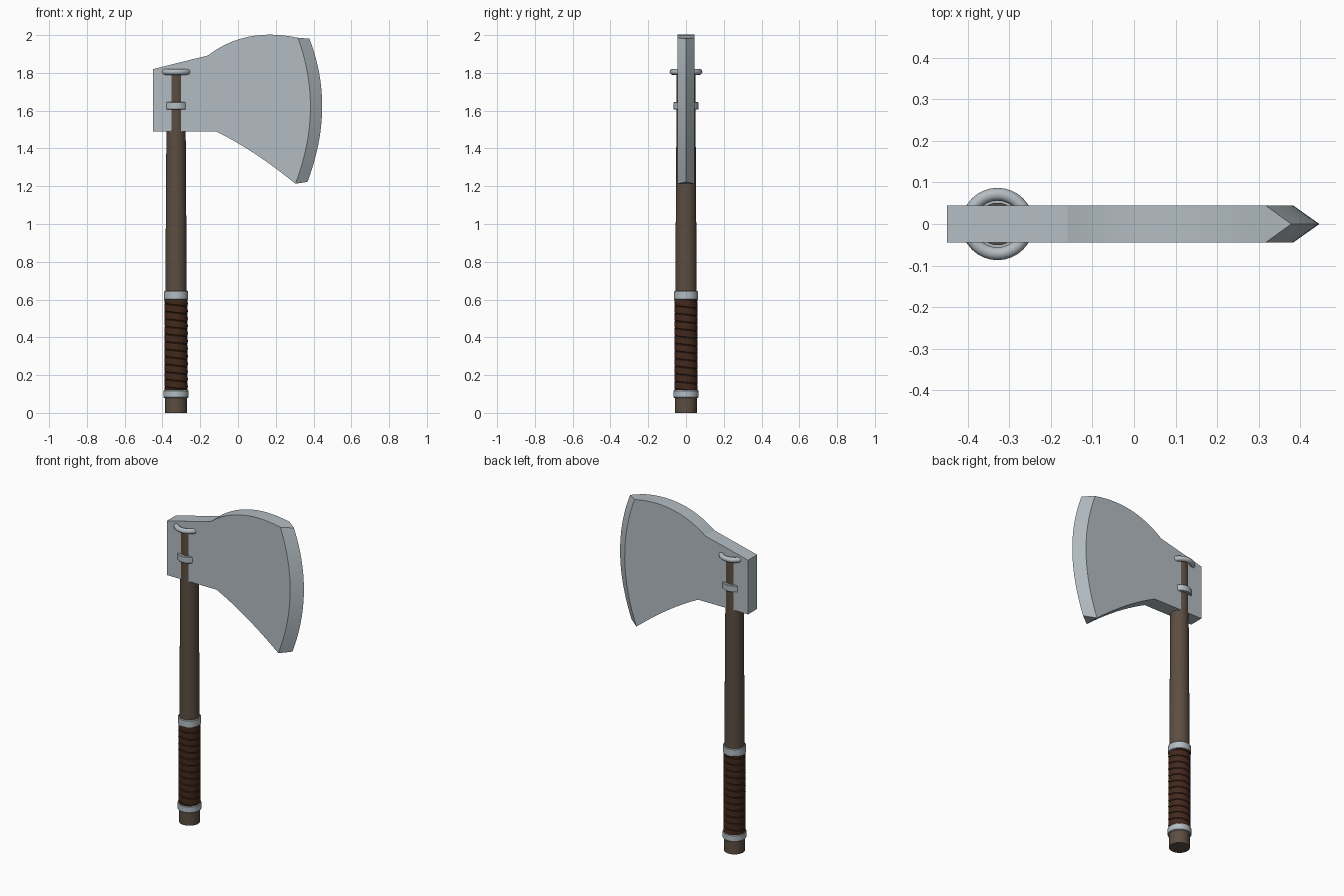
import bpy, bmesh, math
from mathutils import Vector

if "Cube" in bpy.data.objects:
    bpy.data.objects.remove(bpy.data.objects["Cube"])

CX = -0.328  # handle axis


def material(name, rgb):
    m = bpy.data.materials.new(name)
    m.diffuse_color = (*rgb, 1)
    m.use_nodes = True
    m.node_tree.nodes["Principled BSDF"].inputs["Base Color"].default_value = m.diffuse_color
    return m


METAL = material("grey_steel", (0.45, 0.505, 0.54))
WOOD = material("brown_wood", (0.107, 0.076, 0.054))
LEATHER = material("dark_leather", (0.056, 0.022, 0.012))


def finish(bm, name, mat, angle=None):
    bmesh.ops.recalc_face_normals(bm, faces=bm.faces[:])
    me = bpy.data.meshes.new(name)
    bm.to_mesh(me)
    bm.free()
    ob = bpy.data.objects.new(name, me)
    bpy.context.collection.objects.link(ob)
    me.materials.append(mat)
    if angle:
        bpy.context.view_layer.objects.active = ob
        ob.select_set(True)
        bpy.ops.object.shade_smooth_by_angle(angle=math.radians(angle))
        ob.select_set(False)
    return ob


def lathe(name, profile, mat, closed=False, seg=32):
    """Spin an (r, z) profile around the handle axis."""
    bm = bmesh.new()
    rings = [[bm.verts.new((CX + r * math.cos(2 * math.pi * i / seg),
                            r * math.sin(2 * math.pi * i / seg), z))
              for i in range(seg)] for r, z in profile]
    pairs = list(zip(rings, rings[1:]))
    if closed:
        pairs.append((rings[-1], rings[0]))
    else:
        bm.faces.new(rings[0])
        bm.faces.new(rings[-1])
    for a, b in pairs:
        for i in range(seg):
            j = (i + 1) % seg
            bm.faces.new((a[i], a[j], b[j], b[i]))
    return finish(bm, name, mat, 40)


def band(name, r, z0, z1):
    b = 0.003
    lathe(name, [(r - b, z0), (r, z0 + b), (r, z1 - b), (r - b, z1)], METAL)


def bezier(a, c, b, n):
    a, c, b = Vector(a), Vector(c), Vector(b)
    return [a * (1 - t) ** 2 + c * 2 * t * (1 - t) + b * t * t
            for t in (i / n for i in range(n + 1))]


# Tapered wooden handle
lathe("handle", [(0.058, 0), (0.057, 0.6), (0.051, 1.5), (0.051, 1.8)], WOOD)

# Steel bands and the retaining ring at the top
band("lower_grip_band", 0.066, 0.08, 0.12)
band("upper_grip_band", 0.064, 0.60, 0.645)
band("head_band", 0.067, 1.605, 1.645)
lathe("top_ring", [(0.0715 + 0.0155 * math.cos(k * math.pi / 6),
                    1.805 + 0.0155 * math.sin(k * math.pi / 6)) for k in range(12)],
      METAL, closed=True)

# Leather grip: one helical strip with narrow grooves between turns
bm = bmesh.new()
turns, pitch, seg = 13, 0.04, 32
steps = [(0, 0.0585), (0.08, 0.0615), (0.5, 0.0622), (0.92, 0.0615)]
rows = [(k + f, r) for k in range(turns) for f, r in steps] + [(turns, 0.0585)]
grid = [[bm.verts.new((CX + r * math.cos(2 * math.pi * c / seg),
                       r * math.sin(2 * math.pi * c / seg),
                       0.12 + pitch * (h - c / seg))) for c in range(seg + 1)]
        for h, r in rows]
for a, b in zip(grid, grid[1:]):
    for c in range(seg):
        bm.faces.new((a[c], a[c + 1], b[c + 1], b[c]))
bmesh.ops.remove_doubles(bm, verts=bm.verts[:], dist=0.0001)
finish(bm, "leather_grip", LEATHER, 30)

# Axe head: flat slab with a wedge-shaped cutting edge
H, N = 0.044, 20
top = bezier((-0.16, 1.892), (0.04, 2.045), (0.317, 1.986), 14)
inner = bezier((0.317, 1.986), (0.456, 1.61), (0.304, 1.213), N)
outer = bezier((0.378, 1.981), (0.518, 1.62), (0.368, 1.223), N)
under = bezier((0.304, 1.213), (0.08, 1.395), (-0.114, 1.489), 10)
outline = ([Vector((-0.45, 1.489)), Vector((-0.45, 1.82))] + top[:-1]
           + inner + under[1:])
bm = bmesh.new()
front, back = [[bm.verts.new((p.x, y, p.y)) for p in outline] for y in (-H, H)]
tip = [bm.verts.new((p.x, 0, p.y)) for p in outer]
bm.faces.new(front)
bm.faces.new(back)
s = 2 + len(top) - 1  # first outline index of the cutting edge
n = len(outline)
for i in range(n):
    j = (i + 1) % n
    if s <= i < s + N:
        k = i - s
        bm.faces.new((front[i], front[j], tip[k + 1], tip[k]))
        bm.faces.new((back[i], back[j], tip[k + 1], tip[k]))
    else:
        bm.faces.new((front[i], front[j], back[j], back[i]))
bm.faces.new((front[s], back[s], tip[0]))
bm.faces.new((front[s + N], back[s + N], tip[N]))
finish(bm, "axe_head", METAL, 20)
